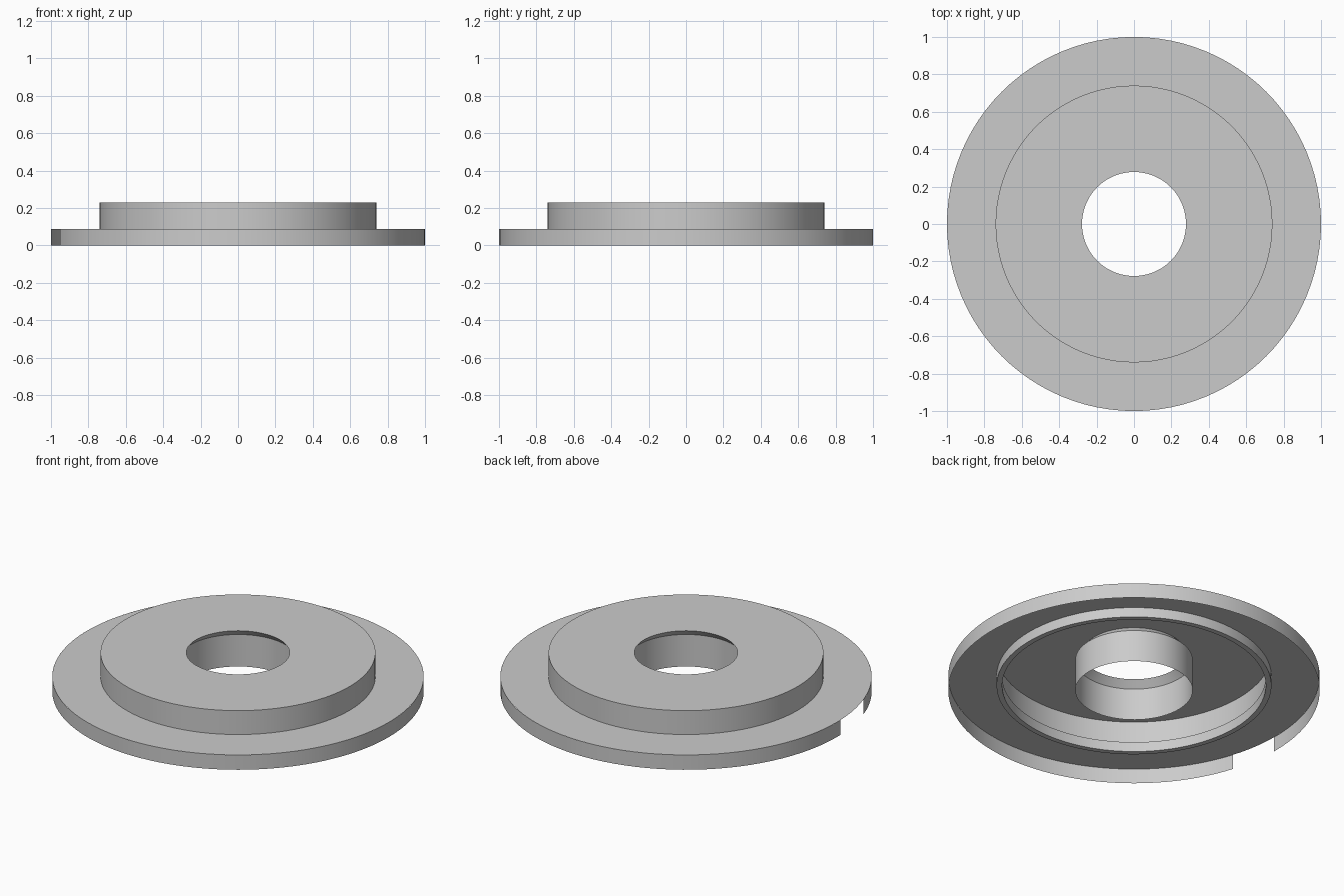
import bpy
import math

default = bpy.data.objects.get("Cube")
if default:
    bpy.data.objects.remove(default, do_unlink=True)

grey = bpy.data.materials.new("light_grey")
grey.use_nodes = True
colour = (0.6, 0.6, 0.6, 1)
grey.diffuse_color = colour
grey.node_tree.nodes["Principled BSDF"].inputs["Base Color"].default_value = colour

SEGMENTS = 96


def lathe(name, profile, start=0, end=360):
    """Turn a (radius, height) profile around z; rising profiles face outward."""
    full = end - start == 360
    columns = SEGMENTS if full else SEGMENTS + 1
    n = len(profile)
    verts, faces = [], []
    for i in range(columns):
        a = math.radians(start + (end - start) * i / SEGMENTS)
        verts += [(r * math.cos(a), r * math.sin(a), z) for r, z in profile]
    for i in range(SEGMENTS):
        here, there = i * n, (i + 1) % columns * n
        for k in range(n - 1):
            faces.append((here + k, there + k, there + k + 1, here + k + 1))
    mesh = bpy.data.meshes.new(name)
    mesh.from_pydata(verts, [], faces)
    mesh.materials.append(grey)
    obj = bpy.data.objects.new(name, mesh)
    bpy.context.collection.objects.link(obj)
    bpy.ops.object.select_all(action="DESELECT")
    obj.select_set(True)
    bpy.context.view_layer.objects.active = obj
    bpy.ops.object.shade_smooth_by_angle(angle=math.radians(30))
    return obj


# Heights and radii shared by the thin shells
flange_z, top_z, lip_z = 0.088, 0.23, 0.03
disc_r, lip_r, hole_r, hub_r = 0.74, 0.71, 0.278, 0.316

# Outer skirt, open at a notch on one side
lathe("outer_rim", [(1, 0), (1, flange_z)], start=197.8, end=541.2)
lathe("flange", [(1, flange_z), (disc_r, flange_z)])

# Raised centre disc
lathe("raised_disc", [(disc_r, flange_z), (disc_r, top_z), (hole_r, top_z)])

# Ring hanging under the flange
lathe("under_lip", [(disc_r, flange_z), (lip_r, flange_z), (lip_r, lip_z),
                    (disc_r, lip_z), (disc_r, flange_z)])

# Centre tube with a chamfered top
lathe("hub_tube", [(hole_r, top_z), (hub_r, 0.19), (hub_r, 0)])
